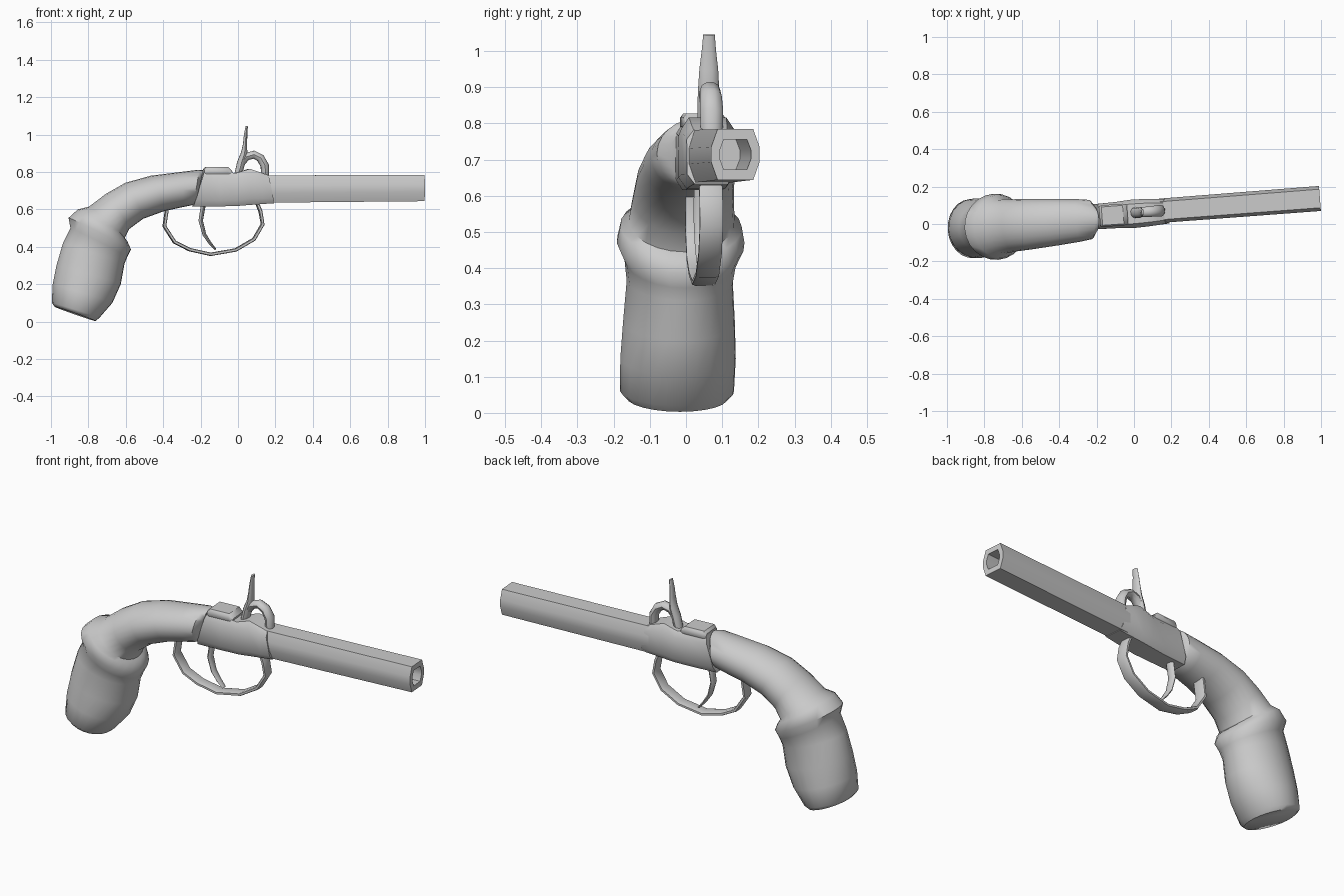
import bpy, bmesh, math
from mathutils import Matrix, Vector

cube = bpy.data.objects.get("Cube")
if cube:
    bpy.data.objects.remove(cube, do_unlink=True)

GREY = (0.6, 0.6, 0.6, 1)
grey = bpy.data.materials.new("plain grey")
grey.use_nodes = True
grey.diffuse_color = GREY
grey.node_tree.nodes["Principled BSDF"].inputs["Base Color"].default_value = GREY

# The pistol is modelled along x, then turned slightly
PLACE = Matrix.Translation((0, 0.06, 0)) @ Matrix.Rotation(math.radians(4.4), 4, "Z")


def oval(count):
    return [(math.cos(a), math.sin(a)) for a in
            (2 * math.pi * i / count for i in range(count))]


def faceted(flat, side):
    return [(1, -side), (1, side), (flat, 1), (-flat, 1),
            (-1, side), (-1, -side), (-flat, -1), (flat, -1)]


def loft(name, section, rings, y=0.0, angle=40):
    """Skin rings given as (top xz, bottom xz, half width)."""
    bm = bmesh.new()
    loops = []
    for top, bottom, half in rings:
        t = Vector((top[0], y, top[1]))
        b = Vector((bottom[0], y, bottom[1]))
        mid, up = (t + b) / 2, (t - b) / 2
        loops.append([bm.verts.new(PLACE @ (mid + up * v + Vector((0, half * u, 0))))
                      for u, v in section])
    n = len(section)
    for a, b in zip(loops, loops[1:]):
        for i in range(n):
            j = (i + 1) % n
            bm.faces.new((a[i], a[j], b[j], b[i]))
    bm.faces.new(loops[0])
    bm.faces.new(loops[-1])
    bmesh.ops.recalc_face_normals(bm, faces=bm.faces[:])
    mesh = bpy.data.meshes.new(name)
    bm.to_mesh(mesh)
    bm.free()
    mesh.materials.append(grey)
    obj = bpy.data.objects.new(name, mesh)
    bpy.context.collection.objects.link(obj)
    bpy.ops.object.select_all(action="DESELECT")
    obj.select_set(True)
    bpy.context.view_layer.objects.active = obj
    bpy.ops.object.shade_smooth_by_angle(angle=math.radians(angle))


def sweep(name, section, path):
    """Sweep along points given as (x, z, thickness, half width)."""
    rings = []
    for i, (x, z, thick, half) in enumerate(path):
        p, q = path[max(i - 1, 0)], path[min(i + 1, len(path) - 1)]
        d = Vector((q[0] - p[0], q[1] - p[1])).normalized() * thick / 2
        rings.append(((x - d.y, z + d.x), (x + d.y, z - d.x), half))
    loft(name, section, rings)


# Curved grip with a swollen collar
loft("grip", oval(24), [
    ((-.985, .08), (-.765, .003), .14),
    ((-1, .1), (-.745, .02), .158),
    ((-.995, .2), (-.675, .1), .16),
    ((-.975, .3), (-.63, .2), .155),
    ((-.94, .42), (-.61, .31), .147),
    ((-.9, .5), (-.595, .345), .155),
    ((-.91, .555), (-.575, .385), .177),
    ((-.86, .6), (-.595, .43), .168),
    ((-.8, .615), (-.61, .445), .147),
    ((-.71, .683), (-.585, .495), .14),
    ((-.606, .742), (-.51, .55), .135),
    ((-.47, .78), (-.4, .59), .126),
    ((-.31, .8), (-.3, .612), .115),
    ((-.215, .812), (-.25, .622), .105),
    ((-.19, .81), (-.235, .63), .07)], y=-.018, angle=50)

# Lock frame between grip and barrel
loft("lock_frame", faceted(.7, .65), [
    ((-.185, .805), (-.243, .616), .067),
    ((-.1, .8), (-.1, .616), .07),
    ((-.013, .795), (0, .619), .076),
    ((.06, .817), (.06, .624), .074),
    ((.125, .795), (.13, .629), .07),
    ((.16, .782), (.19, .633), .066)], y=-.005)

# Raised block on top of the frame
loft("top_block", faceted(.85, .5), [
    ((-.185, .815), (-.185, .78), .052),
    ((-.172, .828), (-.172, .78), .058),
    ((-.058, .828), (-.058, .78), .058),
    ((-.035, .806), (-.035, .78), .052)], y=-.005)

# Faceted barrel, folding inward at the muzzle to form the bore
loft("barrel", faceted(.74, .3), [
    ((.14, .782), (.14, .636), .065),
    ((.997, .784), (.997, .644), .067),
    ((.997, .756), (.997, .672), .043),
    ((.6, .756), (.6, .672), .043)], angle=30)

# Trigger guard and trigger
guard = [(-.38, .61), (-.395, .51), (-.34, .425), (-.26, .385), (-.147, .36),
         (-.013, .383), (.085, .44), (.132, .52), (.12, .59), (.1, .64)]
sweep("trigger_guard", faceted(.7, .6), [(x, z, .018, .032) for x, z in guard])
sweep("trigger", oval(8), [
    (-.185, .63, .026, .024), (-.2, .54, .024, .024), (-.18, .465, .02, .022),
    (-.15, .42, .016, .02), (-.12, .385, .01, .016)])

# Hammer: upright spur and the arched nose striking the barrel
sweep("hammer_spur", oval(10), [
    (0, .785, .04, .028), (.017, .85, .045, .03), (.033, .9, .035, .029),
    (.038, .95, .022, .026), (.041, 1, .018, .02), (.047, 1.045, .012, .016)])
sweep("hammer_nose", oval(10), [
    (.02, .85, .04, .026), (.045, .882, .045, .027), (.085, .893, .045, .028),
    (.12, .875, .046, .03), (.143, .835, .046, .032), (.146, .77, .042, .03)])
